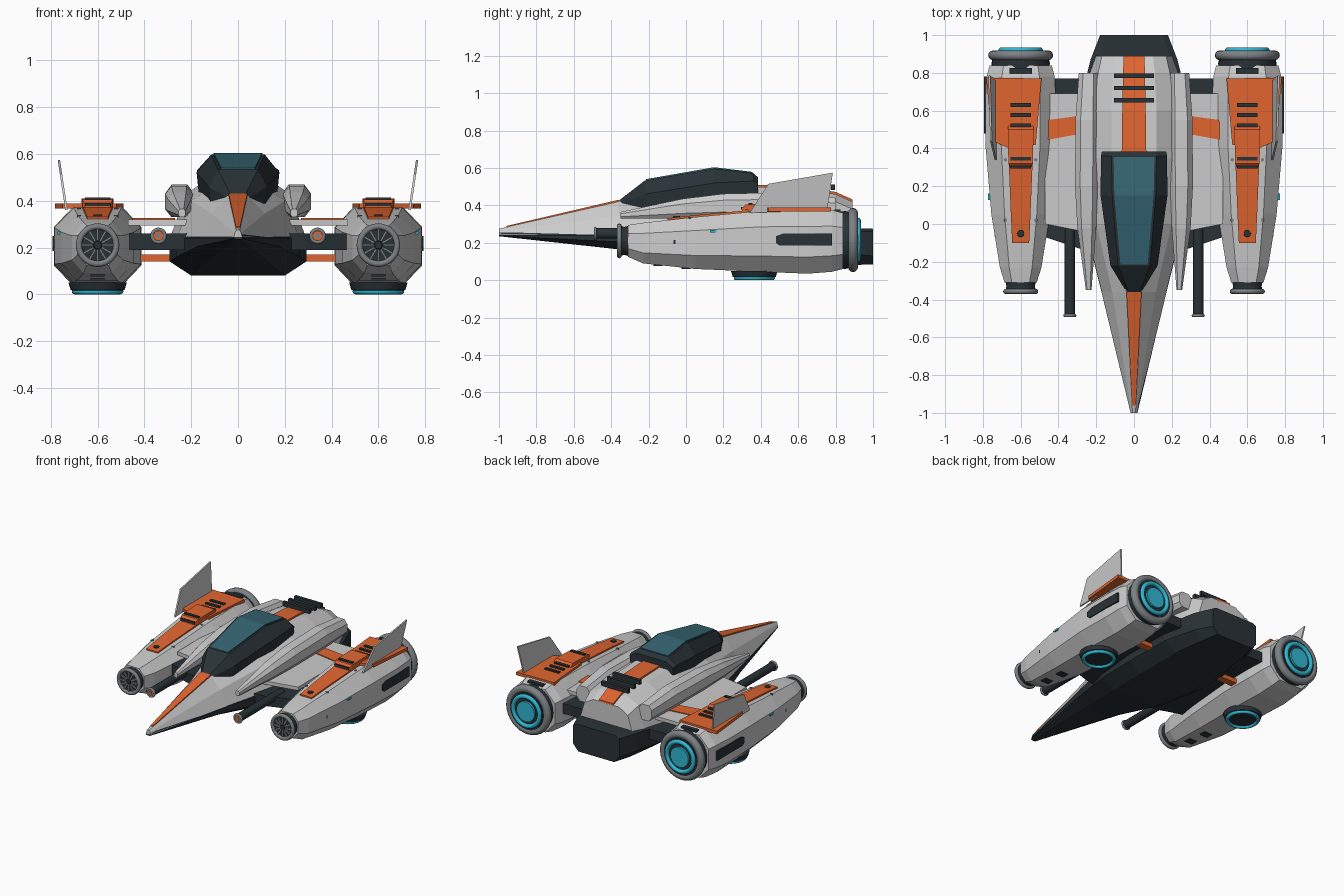
import bpy, bmesh, math
from mathutils import Vector, Matrix

if "Cube" in bpy.data.objects:
    bpy.data.objects.remove(bpy.data.objects["Cube"])

def material(name, c):
    m = bpy.data.materials.new(name)
    m.diffuse_color = (*c, 1)
    m.use_nodes = True
    m.node_tree.nodes["Principled BSDF"].inputs["Base Color"].default_value = m.diffuse_color
    return m

LIGHT = material("light_hull", (0.60, 0.63, 0.63))
DARK = material("dark", (0.022, 0.032, 0.038))
ORANGE = material("orange", (0.75, 0.13, 0.03))
GLASS = material("glass", (0.035, 0.13, 0.17))
CYAN = material("cyan", (0.03, 0.48, 0.65))
GREY = material("grey", (0.2, 0.22, 0.23))

def finish(name, bm, mat, smooth=False):
    bmesh.ops.recalc_face_normals(bm, faces=bm.faces)
    me = bpy.data.meshes.new(name)
    bm.to_mesh(me)
    bm.free()
    ob = bpy.data.objects.new(name, me)
    bpy.context.collection.objects.link(ob)
    me.materials.append(mat)
    if smooth:
        bpy.ops.object.select_all(action='DESELECT')
        ob.select_set(True)
        bpy.context.view_layer.objects.active = ob
        bpy.ops.object.shade_smooth_by_angle(angle=math.radians(35))
    return ob

def loft(name, rings, mat):
    """Skin equal-length closed rings of 3D points and cap both ends."""
    bm = bmesh.new()
    vs = [[bm.verts.new(p) for p in r] for r in rings]
    n = len(vs[0])
    for a, b in zip(vs, vs[1:]):
        for i in range(n):
            j = (i + 1) % n
            bm.faces.new((a[i], a[j], b[j], b[i]))
    bm.faces.new(vs[0])
    bm.faces.new(vs[-1])
    return finish(name, bm, mat)

def sym(y, *half):
    """Symmetric section from right-hand (x, z) pairs."""
    return [(x, y, z) for x, z in half] + [(-x, y, z) for x, z in reversed(half)]

def octagon(y, cx, w, z0, z1, fx=0.55, fz=0.48):
    cz, h = (z0 + z1) / 2, (z1 - z0) / 2
    pts = [(fx, 1), (1, fz), (1, -fz), (fx, -1), (-fx, -1), (-1, -fz), (-1, fz), (-fx, 1)]
    return [(cx + a * w, y, cz + b * h) for a, b in pts]

def ribbon(name, cx, rows, mat, t=0.012):
    """Thin strip following (y, half width, top z) rows."""
    return loft(name, [[(cx - w, y, z), (cx + w, y, z), (cx + w, y, z - t), (cx - w, y, z - t)]
                       for y, w, z in rows], mat)

def plate(name, outline, z0, z1, mat):
    return loft(name, [[(x, y, z) for x, y in outline] for z in (z0, z1)], mat)

def box(name, c, d, mat, rot=None):
    bm = bmesh.new()
    bmesh.ops.create_cube(bm, size=1)
    M = Matrix.Translation(c) @ (rot or Matrix()) @ Matrix.Diagonal((*d, 1))
    bmesh.ops.transform(bm, matrix=M, verts=bm.verts)
    return finish(name, bm, mat)

def lathe(name, centre, profile, mat, axis='Y', closed=False, n=32):
    """Revolve (radius, distance) points around an axis through centre."""
    bm = bmesh.new()
    rings = []
    for r, d in profile:
        ring = []
        for i in range(n):
            a = 2 * math.pi * i / n
            u, v = r * math.cos(a), r * math.sin(a)
            p = (u, d, v) if axis == 'Y' else (u, v, d)
            ring.append(bm.verts.new(Vector(centre) + Vector(p)))
        rings.append(ring)
    for a, b in zip(rings, rings[1:] + (rings[:1] if closed else [])):
        for i in range(n):
            bm.faces.new((a[i], a[(i + 1) % n], b[(i + 1) % n], b[i]))
    if not closed:
        bm.faces.new(rings[0])
        bm.faces.new(rings[-1])
    return finish(name, bm, mat, True)

def torus(name, c, R, r, mat, axis='Y', stretch=1.0):
    prof = [(R + r * math.cos(a), stretch * r * math.sin(a))
            for a in [2 * math.pi * k / 12 for k in range(12)]]
    return lathe(name, c, prof, mat, axis, True)

# Central hull: light upper shell and dark belly
loft("upper_hull", [sym(y, (w, .245), (sx, sz), (tx, tz)) for y, w, sx, sz, tx, tz in [
    (-1, .018, .013, .262, .008, .275), (-.36, .17, .115, .345, .04, .42),
    (0, .26, .2, .40, .1, .465), (.35, .29, .22, .43, .12, .50),
    (.6, .28, .22, .43, .12, .49), (.8, .24, .19, .42, .11, .46),
    (.89, .21, .17, .38, .1, .42)]], LIGHT)
loft("belly", [sym(y, (.85 * w, zt), (w, zt - .015), (w, zm), (b, zb)) for y, w, zt, zm, b, zb in [
    (-1, .018, .255, .238, .012, .235), (-.36, .172, .255, .205, .1, .165),
    (0, .262, .255, .16, .17, .105), (.3, .292, .26, .14, .2, .08),
    (.65, .285, .27, .14, .2, .08), (.87, .23, .28, .14, .17, .08),
    (1, .18, .275, .13, .14, .085)]], DARK)

# Canopy with glass, nose stripe, spine and vents
loft("canopy", [sym(y, (w, zb), (m, zm), (t, zt)) for y, w, zb, m, zm, t, zt in [
    (-.36, .04, .395, .04, .41, .03, .425), (-.22, .115, .38, .125, .46, .085, .533),
    (.15, .165, .40, .177, .52, .115, .597), (.36, .165, .42, .175, .53, .12, .572),
    (.385, .16, .42, .17, .52, .11, .55)]], DARK)
ribbon("canopy_glass", 0, [(-.215, .072, .54), (.15, .104, .604), (.355, .108, .579)], GLASS)
ribbon("nose_stripe", 0, [(-.96, .009, .29), (-.36, .04, .43)], ORANGE)
ribbon("spine_stripe", 0, [(.38, .065, .51), (.6, .062, .502), (.8, .058, .472), (.89, .055, .432)], ORANGE, .02)
for i, y in enumerate((.655, .72, .785)):
    box(f"spine_vent_{i}", (0, y, .508 - i * .006), (.21, .022, .03), DARK)

for s, side in ((1, "right"), (-1, "left")):
    X = .6 * s
    nm = lambda t: f"{side}_{t}"
    # Shoulder fairing beside the canopy
    loft(nm("shoulder"), [octagon(y, s * cx, w, z0, z1) for y, cx, w, z0, z1 in [
        (-.35, .24, .015, .33, .365), (-.02, .25, .05, .33, .435), (.2, .252, .06, .33, .462),
        (.55, .25, .06, .33, .47), (.8, .242, .05, .33, .44)]], LIGHT)

    # Wing layers and struts
    plate(nm("wing_core"), [(s * .2, -.14), (s * .29, -.13), (s * .47, -.07), (s * .47, .77), (s * .2, .77)], .19, .26, DARK)
    plate(nm("wing_skin"), [(s * .22, -.05), (s * .47, .0), (s * .47, .69), (s * .22, .69)], .295, .32, LIGHT)
    plate(nm("wing_band"), [(s * .27, .48), (s * .46, .445), (s * .46, .55), (s * .27, .575)], .30, .326, ORANGE)
    box(nm("lower_strut"), (s * .37, .5, .155), (.24, .05, .03), ORANGE)

    # Cannon
    lathe(nm("cannon"), (s * .34, 0, .25), [(.028, -.48), (.028, .0)], DARK, n=16)
    torus(nm("cannon_muzzle"), (s * .34, -.485, .25), .027, .008, GREY)
    lathe(nm("cannon_ring"), (s * .34, 0, .25), [(.023, -.49), (.023, -.47)], ORANGE, n=16)
    lathe(nm("cannon_bore"), (s * .34, 0, .25), [(.012, -.493), (.012, -.47)], GREY, n=12)

    # Engine nacelle
    loft(nm("nacelle"), [octagon(y, X, w, z0, z1) for y, w, z0, z1 in [
        (-.31, .085, .125, .295), (-.23, .11, .09, .307), (.05, .155, .06, .338),
        (.4, .185, .045, .37), (.65, .187, .035, .376), (.78, .18, .045, .375),
        (.84, .165, .06, .36)]], LIGHT)

    # Front intake with fan
    lathe(nm("intake_collar"), (X, 0, .21), [(.082, -.30), (.075, -.33), (.082, -.355)], DARK)
    torus(nm("intake_ring"), (X, -.357, .21), .08, .013, GREY)
    for k in range(12):
        rot = Matrix.Rotation(k * math.pi / 6, 4, 'Y')
        c = Vector((X, -.358, .21)) + rot @ Vector((0, 0, .045))
        box(nm(f"fan_blade_{k}"), c, (.009, .008, .052), GREY, rot)
    lathe(nm("fan_hub"), (X, 0, .21), [(.018, -.35), (.016, -.366)], DARK, n=16)

    # Rear thruster
    lathe(nm("thruster_collar"), (X, 0, .215), [(.15, .82), (.155, .85), (.14, .915)], DARK)
    torus(nm("thruster_ring"), (X, .893, .215), .146, .026, GREY)
    lathe(nm("thruster_back"), (X, 0, .215), [(.125, .89), (.125, .918)], DARK)
    torus(nm("thruster_glow_ring"), (X, .92, .215), .103, .015, CYAN)
    lathe(nm("thruster_core"), (X, 0, .215), [(.07, .90), (.07, .932)], CYAN)

    # Underside hover ring
    lathe(nm("hover_base"), (X, .365, 0), [(.125, .05), (.115, .018), (.08, .012)], DARK, 'Z')
    torus(nm("hover_ring"), (X, .365, .012), .098, .012, CYAN, 'Z')

    # Orange top armour, vents, bolts
    plate(nm("top_armour"), [(s * .783, .775), (s * .49, .77), (s * .52, .42), (s * .66, .40), (s * .75, .44)], .366, .388, ORANGE)
    ribbon(nm("top_stripe"), X, [(-.1, .045, .331), (.05, .052, .348), (.4, .066, .38), (.5, .068, .386)], ORANGE, .02)
    ribbon(nm("raised_block"), X, [(.3, .055, .385), (.32, .065, .405), (.5, .068, .41), (.52, .066, .39)], ORANGE, .03)
    for i, (y, z) in enumerate(((.63, .39), (.577, .39), (.523, .39), (.345, .406), (.305, .384))):
        box(nm(f"top_vent_{i}"), (X, y, z), (.11, .02, .014), DARK)
    lathe(nm("stripe_stud"), (X, -.05, 0), [(.02, .33), (.018, .342)], DARK, 'Z', n=12)
    for i, (dx, y, z) in enumerate(((-.08, .34, .36), (.08, .34, .36), (-.08, .02, .33), (.08, .02, .33))):
        lathe(nm(f"bolt_{i}"), (X + dx, y, 0), [(.009, z - .02), (.009, z + .008)], GREY, 'Z', n=10)
    box(nm("rear_top_vent"), (X, .81, .368), (.12, .03, .02), DARK)

    # Outer fin leaning outwards
    fin = [(.34, .36), (.44, .515), (.785, .575), (.755, .375)]
    loft(nm("fin"), [[(s * (.735 + (z - .37) * .15 + d), y, z) for y, z in fin] for d in (-.005, .005)], LIGHT)

    # Side recess panel, running light and lower slots
    sp = [(.48, .20), (.5, .185), (.78, .185), (.78, .25), (.52, .25), (.48, .235)]
    loft(nm("side_panel"), [[(s * x, y, z) for y, z in sp] for x in (.76, .793)], DARK)
    box(nm("running_light"), (s * .766, .145, .262), (.012, .035, .012), CYAN)
    box(nm("side_port"), (s * .728, -.06, .205), (.02, .012, .022), DARK)
    for i, (y, z) in enumerate(((-.15, .083), (.0, .066))):
        box(nm(f"under_slot_{i}"), (X, y, z), (.06, .05, .014), DARK)
